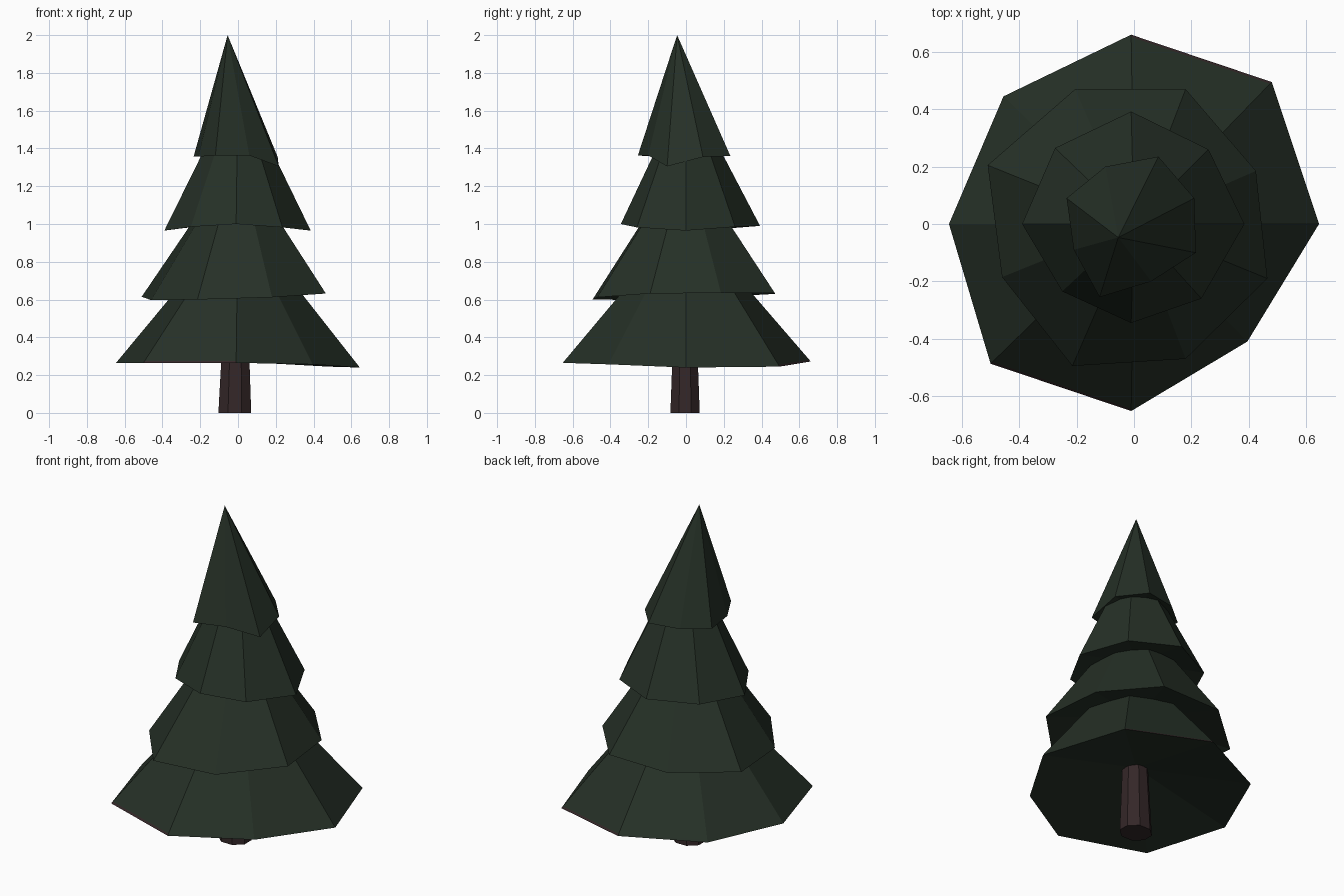
import bpy, bmesh, math
from mathutils import Vector

if "Cube" in bpy.data.objects:
    bpy.data.objects.remove(bpy.data.objects["Cube"])


def material(name, rgb):
    m = bpy.data.materials.new(name)
    m.diffuse_color = (*rgb, 1)
    m.use_nodes = True
    m.node_tree.nodes["Principled BSDF"].inputs["Base Color"].default_value = m.diffuse_color
    return m


GREEN = material("dark_pine_green", (0.019, 0.030, 0.020))
BARK = material("dark_bark", (0.034, 0.020, 0.021))


def finish(name, bm, mats):
    bmesh.ops.recalc_face_normals(bm, faces=bm.faces)
    me = bpy.data.meshes.new(name)
    bm.to_mesh(me)
    bm.free()
    for m in mats:
        me.materials.append(m)
    ob = bpy.data.objects.new(name, me)
    bpy.context.collection.objects.link(ob)


def band(bm, a, b):
    n = len(a)
    return [bm.faces.new((a[i], a[(i + 1) % n], b[(i + 1) % n], b[i])) for i in range(n)]


def tier(name, rim, top, rise, scale=0.0, lip=False):
    """Skirt of branches: uneven rim, sloping sides, hollow underside."""
    bm = bmesh.new()
    ring = [bm.verts.new(p) for p in rim]
    n = len(ring)
    low = ring
    if lip:
        # thin rim edge, showing bark on two opposite sides
        low = ring
        ring = [bm.verts.new((x * 0.988, y * 0.988, z + 0.01)) for x, y, z in rim]
        for i, f in enumerate(band(bm, low, ring)):
            f.material_index = 1 if i in (1, 5) else 0
    # sloping sides
    if scale:
        upper = [bm.verts.new((v.co.x * scale, v.co.y * scale, top[2])) for v in ring]
        band(bm, ring, upper)
        bm.faces.new(upper)
    else:
        tip = bm.verts.new(top)
        for i in range(n):
            bm.faces.new((ring[i], ring[(i + 1) % n], tip))
    # hollow underside
    mid = sum((v.co for v in low), Vector()) / n
    hub = bm.verts.new(mid + Vector((0, 0, rise)))
    for i in range(n):
        bm.faces.new((low[(i + 1) % n], low[i], hub))
    finish(name, bm, [GREEN, BARK] if lip else [GREEN])


# trunk: tapered eight-sided post
bm = bmesh.new()
rings = []
for z, rx, ry, cx in ((0, 0.094, 0.084, -0.017), (0.46, 0.072, 0.066, -0.012)):
    rings.append([bm.verts.new((cx + rx * math.cos(math.radians(22.5 + 45 * i)),
                                -0.005 + ry * math.sin(math.radians(22.5 + 45 * i)), z))
                  for i in range(8)])
band(bm, *rings)
for r in rings:
    bm.faces.new(r)
finish("trunk", bm, [BARK])

# four branch tiers, bottom to top
tier("bottom_branches",
     [(0.645, 0, 0.24), (0.48, 0.495, 0.245), (-0.01, 0.66, 0.272), (-0.455, 0.445, 0.27),
      (-0.645, 0, 0.265), (-0.50, -0.487, 0.265), (-0.01, -0.652, 0.265), (0.395, -0.41, 0.257)],
     (0, 0, 0.72), 0.14, 0.42, lip=True)
tier("lower_branches",
     [(0.425, 0.185, 0.635), (0.18, 0.47, 0.635), (-0.205, 0.47, 0.63), (-0.51, 0.205, 0.615),
      (-0.46, -0.185, 0.597), (-0.215, -0.495, 0.60), (0.18, -0.47, 0.612), (0.465, -0.19, 0.632)],
     (0, 0, 1.08), 0.10, 0.38)
tier("upper_branches",
     [(0.385, 0, 0.965), (0.26, 0.26, 0.985), (-0.01, 0.392, 0.99), (-0.275, 0.265, 0.98),
      (-0.39, 0, 0.965), (-0.25, -0.235, 0.985), (-0.01, -0.345, 1.0), (0.235, -0.26, 0.982)],
     (0, 0, 1.44), 0.08, 0.40)
tier("tree_tip",
     [(0.21, 0.09, 1.355), (0.085, 0.235, 1.36), (-0.10, 0.20, 1.36), (-0.235, 0.09, 1.357),
      (-0.21, -0.09, 1.357), (-0.12, -0.255, 1.362), (0.06, -0.20, 1.363), (0.216, -0.10, 1.305)],
     (-0.055, -0.047, 2.0), 0.06)
